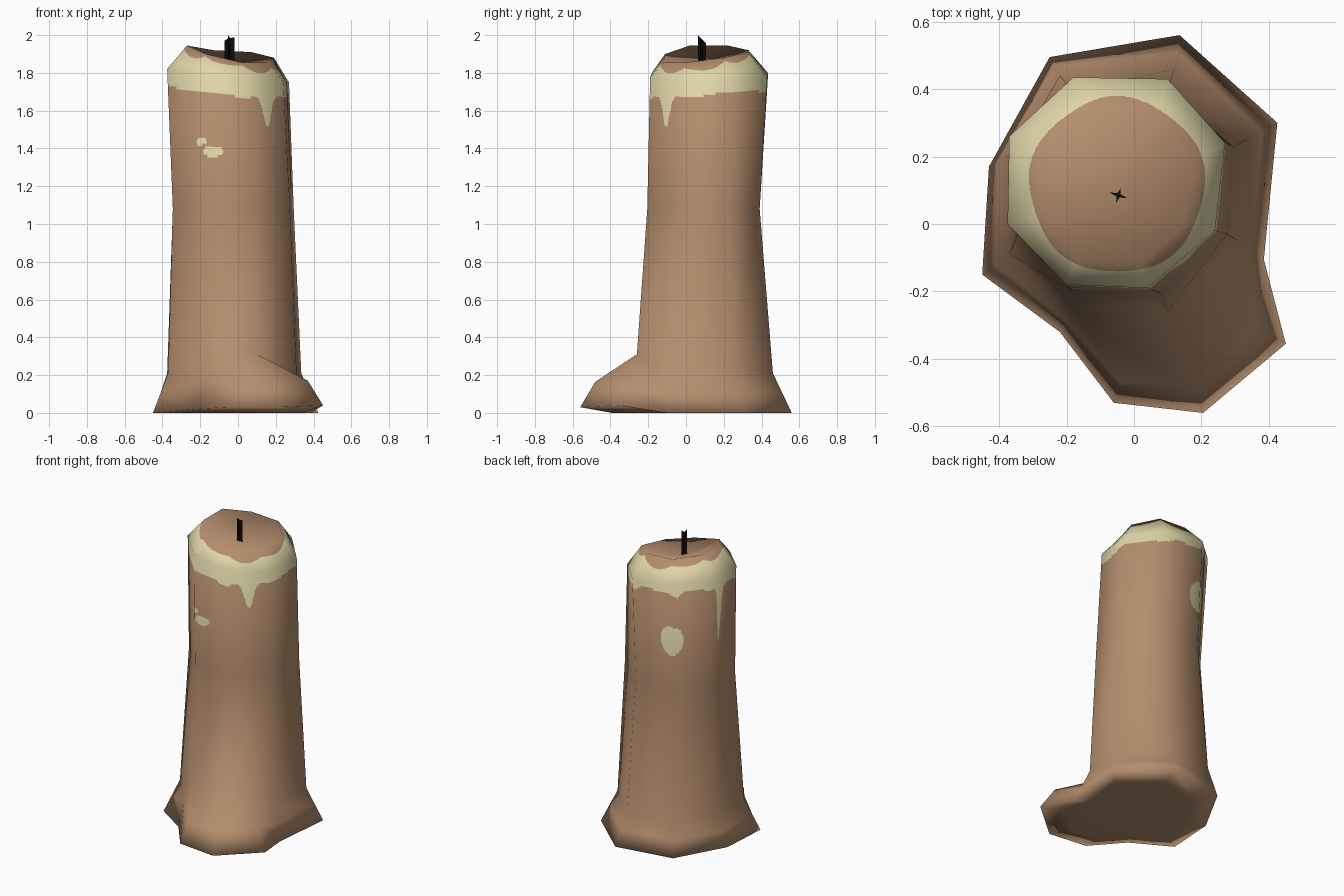
import bpy, bmesh, math
from mathutils import Vector

if "Cube" in bpy.data.objects:
    bpy.data.objects.remove(bpy.data.objects["Cube"])


def material(name, rgb):
    m = bpy.data.materials.new(name)
    m.diffuse_color = (*rgb, 1)
    m.use_nodes = True
    m.node_tree.nodes["Principled BSDF"].inputs["Base Color"].default_value = m.diffuse_color
    return m


BROWN = material("brown_wax", (0.46, 0.27, 0.155))
CREAM = material("cream_wax", (0.74, 0.67, 0.39))
BLACK = material("black_wick", (0.004, 0.004, 0.004))


def add_object(name, bm, mats):
    me = bpy.data.meshes.new(name)
    for f in bm.faces:
        f.smooth = True
    bm.to_mesh(me)
    ob = bpy.data.objects.new(name, me)
    bpy.context.collection.objects.link(ob)
    for m in mats:
        me.materials.append(m)
    return ob


# Eight-sided rings, starting back left and going round by the left side
# to the front; the two front corners are doubled where the pool spreads
def ring(points):
    p = [Vector(q) for q in points]
    return p[:4] + p[3:5] + p[4:]


rim = ring([(-.13, .33, 1.92), (-.27, .22, 1.945), (-.27, .02, 1.945), (-.17, -.11, 1.90),
            (.02, -.12, 1.855), (.15, 0, 1.855), (.19, .2, 1.88), (.07, .33, 1.91)])
shoulder = ring([(x, y, 1.785 - .11 * (x + .05)) for x, y in
                 [(-.18, .435), (-.37, .26), (-.375, 0), (-.2, -.18),
                  (.04, -.19), (.24, -.02), (.27, .24), (.1, .43)]])
waist = ring([(x, y, 1.08) for x, y in
              [(-.18, .39), (-.345, .22), (-.345, -.03), (-.18, -.2),
               (.08, -.205), (.275, -.03), (.295, .23), (.1, .39)]])
ankle = ring([(-.22, .44, .21), (-.375, .2, .21), (-.37, -.09, .21), (-.18, -.24, .31),
              (.1, -.26, .31), (.31, -.05, .21), (.335, .25, .21), (.12, .46, .21)])
base = [Vector(p) for p in
        [(-.25, .495, 0), (-.43, .17, 0), (-.45, -.15, 0), (-.22, -.32, .02), (-.06, -.53, .03),
         (.205, -.56, .03), (.45, -.355, .04), (.385, -.105, 0), (.425, .3, 0), (.135, .56, 0)]]
pool = [a.lerp(b, .5) for a, b in zip(ankle, base)]
pool[3:7] = [Vector(p) for p in [(-.2, -.29, .18), (-.04, -.47, .16), (.19, -.48, .165), (.37, -.31, .17)]]
sole = [Vector((p.x * .75, p.y * .7, 0)) for p in base]

# Candle body lofted through the rings, with a dished top
bm = bmesh.new()
cache = {}


def vert(p):
    key = tuple(round(c, 5) for c in p)
    if key not in cache:
        cache[key] = bm.verts.new(p)
    return cache[key]


def face(points):
    vs = list(dict.fromkeys(vert(p) for p in points))
    if len(vs) > 2:
        return bm.faces.new(vs)


rings = [rim, shoulder, waist, ankle, pool, base, sole]
n = len(base)
painted = []
dish = Vector((-.045, .1, 1.84))
for i in range(n):
    j = (i + 1) % n
    face([dish, rim[i], rim[j]])
    for k, (a, b) in enumerate(zip(rings, rings[1:])):
        f = face([a[i], b[i], b[j], a[j]])
        if f and k < 2:
            painted.append(f)
face(sole)
bmesh.ops.recalc_face_normals(bm, faces=bm.faces[:])
bm.normal_update()

# Cut the upper body finely, keeping the smooth normals of the coarse shape
layer = bm.verts.layers.float_vector.new("coarse")
for v in bm.verts:
    v[layer] = v.normal
bmesh.ops.subdivide_edges(bm, edges=list({e for f in painted for e in f.edges}),
                          cuts=49, use_grid_fill=True)
bm.verts.ensure_lookup_table()
normals = [Vector(v[layer]).normalized() for v in bm.verts]
bm.verts.layers.float_vector.remove(layer)

# Melted cream collar: (angle, width, length) of its drips
DRIPS = [(-47, 7, .17), (171, 4, .36), (120, 6, .04), (65, 9, .03)]
# Splashes: centre and half sizes
SPLASHES = [((-.13, -.2, 1.385), .034, .027), ((-.195, -.18, 1.435), .011, .016),
            ((-.18, .42, 1.41), .06, .095)]


def is_cream(c):
    x, y = c.x + .05, c.y - .115
    r, deg = math.hypot(x, y), math.degrees(math.atan2(y, x))
    for (sx, sy, sz), w, h in SPLASHES:
        d = math.hypot(c.x - sx, c.y - sy)
        if d < .12 and (max(0, d - .02) / w) ** 2 + ((c.z - sz) / h) ** 2 < 1:
            return True
    edge = 1.71 - .09 * x + .025 * y / .3 + .008 * math.sin(math.radians(deg * 6))
    for a, w, length in DRIPS:
        d = (deg - a + 180) % 360 - 180
        edge -= length * math.exp(-(d / w) ** 2)
    return c.z > edge and r > .26 + .005 * math.sin(math.radians(deg * 5))


for f in bm.faces:
    if len(f.verts) == 4:
        c = f.calc_center_median()
        if c.z > 1.1 and is_cream(c):
            f.material_index = 1
candle = add_object("candle_body", bm, [BROWN, CREAM])
candle.data.normals_split_custom_set_from_vertices(normals)

# Wick: a four-pointed star prism with a slanted tip
bm = bmesh.new()
low, high = [], []
for i in range(8):
    r = .028 if i % 4 == 0 else .022 if i % 2 == 0 else .007
    a = math.radians(-18 + 45 * i)
    x, y = -.046 + r * math.cos(a), .085 + r * math.sin(a)
    low.append(bm.verts.new((x, y, 1.835)))
    high.append(bm.verts.new((x, y, min(2, 2 - 1.0 * (y - .064)))))
for i in range(8):
    j = (i + 1) % 8
    bm.faces.new([low[i], low[j], high[j], high[i]])
bm.faces.new(high)
bm.faces.new(low[::-1])
wick = add_object("wick", bm, [BLACK])
for p in wick.data.polygons:
    p.use_smooth = False
